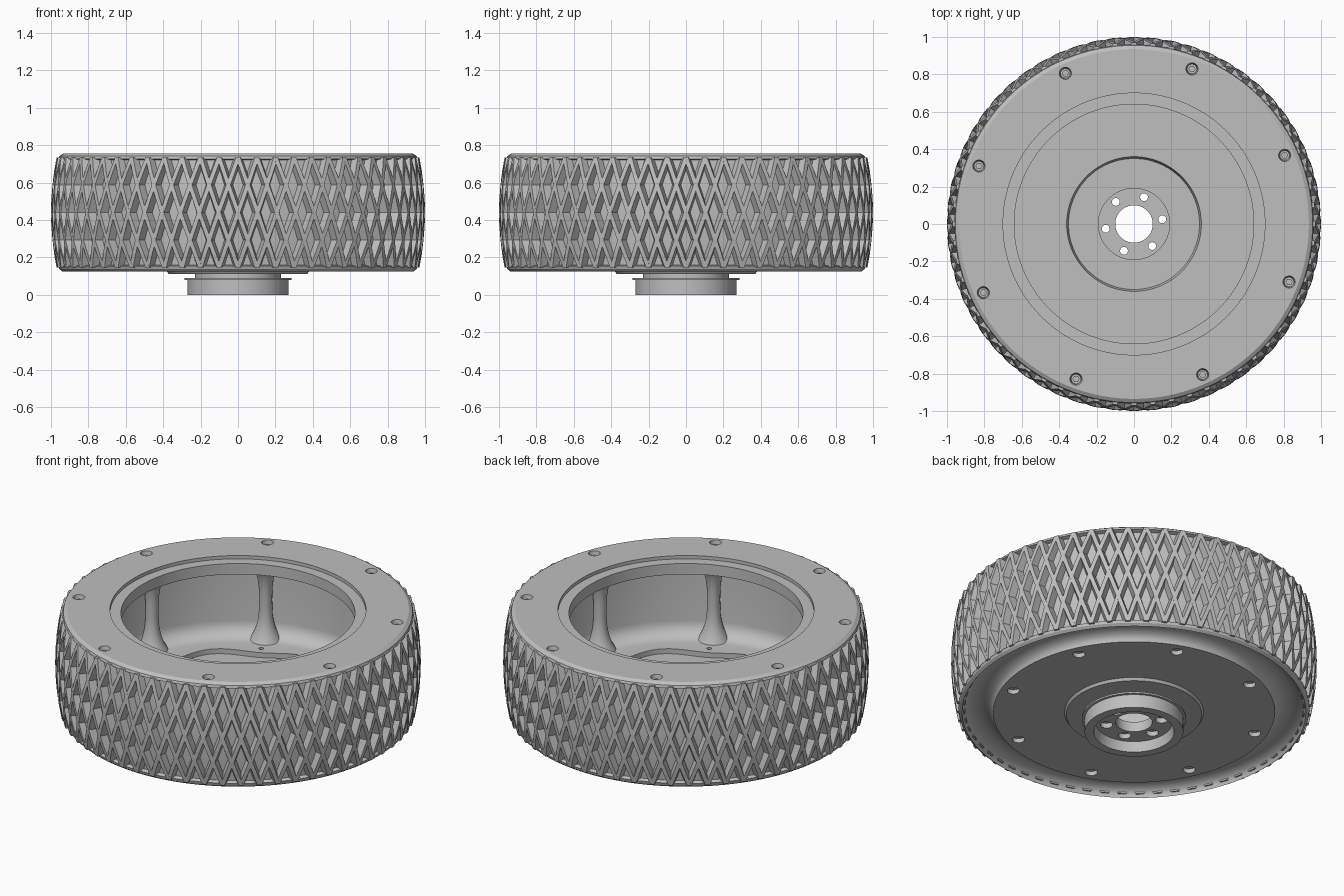
import bpy, bmesh, math
from math import cos, sin, pi, radians

if "Cube" in bpy.data.objects:
    bpy.data.objects.remove(bpy.data.objects["Cube"], do_unlink=True)

grey = bpy.data.materials.new("plain_grey")
grey.use_nodes = True
GREY = (0.52, 0.52, 0.52, 1)
grey.diffuse_color = GREY
grey.node_tree.nodes["Principled BSDF"].inputs["Base Color"].default_value = GREY

BOLT_ANGLE = radians(24.5)
BOLT_RADIUS, FLOOR_HOLE_RADIUS, HUB_HOLE_RADIUS = 0.885, 0.70, 0.153
MID, HALF = 0.44, 0.295


def finish(name, bm, smooth=True):
    bmesh.ops.recalc_face_normals(bm, faces=bm.faces)
    mesh = bpy.data.meshes.new(name)
    bm.to_mesh(mesh)
    bm.free()
    obj = bpy.data.objects.new(name, mesh)
    bpy.context.collection.objects.link(obj)
    mesh.materials.append(grey)
    if smooth:
        shade(obj)
    return obj


def shade(obj):
    bpy.ops.object.select_all(action="DESELECT")
    obj.select_set(True)
    bpy.context.view_layer.objects.active = obj
    bpy.ops.object.shade_smooth_by_angle(angle=radians(30))


def lathe(bm, profile, steps, x=0, y=0, closed=True, shift=None):
    """Revolve (radius, height) points; shift may change a radius by angle."""
    rings = []
    for i in range(steps):
        a = 2 * pi * i / steps
        ring = []
        for r, z in profile:
            r = shift(r, z, a) if shift else r
            ring.append(bm.verts.new((x + r * cos(a), y + r * sin(a), z)))
        rings.append(ring)
    count = len(profile)
    for i in range(steps):
        a, b = rings[i], rings[(i + 1) % steps]
        for j in range(count if closed else count - 1):
            k = (j + 1) % count
            bm.faces.new((a[j], b[j], b[k], a[k]))
    if not closed:
        bm.faces.new([r[0] for r in rings])
        bm.faces.new([r[-1] for r in rings])


def arc(cx, cz, rx, rz, start, end, n):
    angles = [radians(start + (end - start) * i / n) for i in range(n + 1)]
    return [(cx + rx * cos(a), cz + rz * sin(a)) for a in angles]


def around(count, radius, start):
    for i in range(count):
        a = start + 2 * pi * i / count
        yield radius * cos(a), radius * sin(a)


def drum_radius(z):
    return 0.955 - 0.02 * ((z - MID) / HALF) ** 2


def tread_radius(z):
    return 1.0 - 0.03 * ((z - MID) / HALF) ** 2


# Wheel body: hub, dished floor, hollow rim, tyre drum and underside groove
POCKET = 0.69
profile = [(0.10, 0.06), (0.10, 0.12), (0.19, 0.12), (0.19, 0.13), (0.35, 0.13),
           (0.36, 0.17), (POCKET, 0.17), (POCKET, 0.20)]
profile += arc(0.77, 0.29, 0.09, 0.09, -90, 0, 6)
profile += [(0.86, 0.62), (0.82, 0.67), (0.64, 0.67), (0.64, 0.735), (0.70, 0.735),
            (0.70, 0.755), (0.935, 0.755), (0.955, 0.742), (0.96, 0.727)]
profile += [(drum_radius(z), z) for z in (0.72, 0.63, 0.54, 0.44, 0.34, 0.25, 0.16)]
profile += [(0.96, 0.153), (0.955, 0.138), (0.94, 0.125)]
profile += arc(0.855, 0.125, 0.085, 0.055, 0, 180, 10)
profile += [(0.38, 0.125), (0.37, 0.11), (0.23, 0.11), (0.23, 0.09), (0.285, 0.09),
            (0.285, 0.08), (0.27, 0.08), (0.27, 0.0), (0.22, 0.0), (0.21, 0.06)]


def scallop(r, z, a):
    if r == POCKET:
        return r - 0.02 - 0.025 * cos(8 * (a - BOLT_ANGLE))
    return r


bm = bmesh.new()
lathe(bm, profile, 128, shift=scallop)
body = finish("wheel_body", bm, smooth=False)

# Holes cut in the body: rim bolts, floor holes and hub bolts
bm = bmesh.new()
for x, y in around(8, BOLT_RADIUS, BOLT_ANGLE):
    lathe(bm, [(0.026, 0.71), (0.028, 0.73), (0.038, 0.78)], 16, x, y, closed=False)
for x, y in around(8, FLOOR_HOLE_RADIUS, BOLT_ANGLE):
    lathe(bm, [(0.035, 0.10), (0.033, 0.15), (0.013, 0.15), (0.013, 0.25)],
          16, x, y, closed=False)
for x, y in around(6, HUB_HOLE_RADIUS, radians(9.5)):
    lathe(bm, [(0.034, 0.03), (0.034, 0.09), (0.021, 0.09), (0.021, 0.16)],
          16, x, y, closed=False)
cutter = finish("hole_cutter", bm, smooth=False)
cutter.hide_render = True
cut = body.modifiers.new("holes", "BOOLEAN")
cut.operation = "DIFFERENCE"
cut.solver = "EXACT"
cut.object = cutter
graph = bpy.context.evaluated_depsgraph_get()
cut_mesh = bpy.data.meshes.new_from_object(body.evaluated_get(graph))
body.modifiers.clear()
body.data = cut_mesh
bpy.data.objects.remove(cutter, do_unlink=True)
shade(body)

# Waisted posts inside the rim, one under each rim bolt
bm = bmesh.new()
for x, y in around(8, 0.83, BOLT_ANGLE):
    post = []
    for i in range(13):
        t = i / 6 - 1
        post.append((0.036 + 0.055 * abs(t) ** 3, 0.435 + 0.24 * t))
    lathe(bm, post, 20, x, y, closed=False)
finish("rim_posts", bm)

# Hexagonal screw heads sunk in the rim
bm = bmesh.new()
for x, y in around(8, BOLT_RADIUS, BOLT_ANGLE):
    lathe(bm, [(0.019, 0.705), (0.019, 0.735)], 6, x, y, closed=False)
finish("rim_screws", bm)

# Tread: two families of slanted bars that cross in a diamond net
BARS, STEPS = 60, 8
bm = bmesh.new()
for lean in (-1, 1):
    for i in range(BARS):
        rows = []
        for s in range(STEPS + 1):
            t = 2 * s / STEPS - 1
            z = MID + HALF * t
            a = 2 * pi / BARS * (i + lean * 2 * t / 2)
            low, high = drum_radius(z) - 0.01, tread_radius(z)
            section = ((low, -0.026), (high, -0.012), (high, 0.012), (low, 0.026))
            rows.append([bm.verts.new((r * cos(a + w), r * sin(a + w), z))
                         for r, w in section])
        for p, q in zip(rows, rows[1:]):
            for j in range(4):
                k = (j + 1) % 4
                bm.faces.new((p[j], p[k], q[k], q[j]))
        bm.faces.new(rows[0])
        bm.faces.new(rows[-1])
finish("tread_bars", bm, smooth=False)
